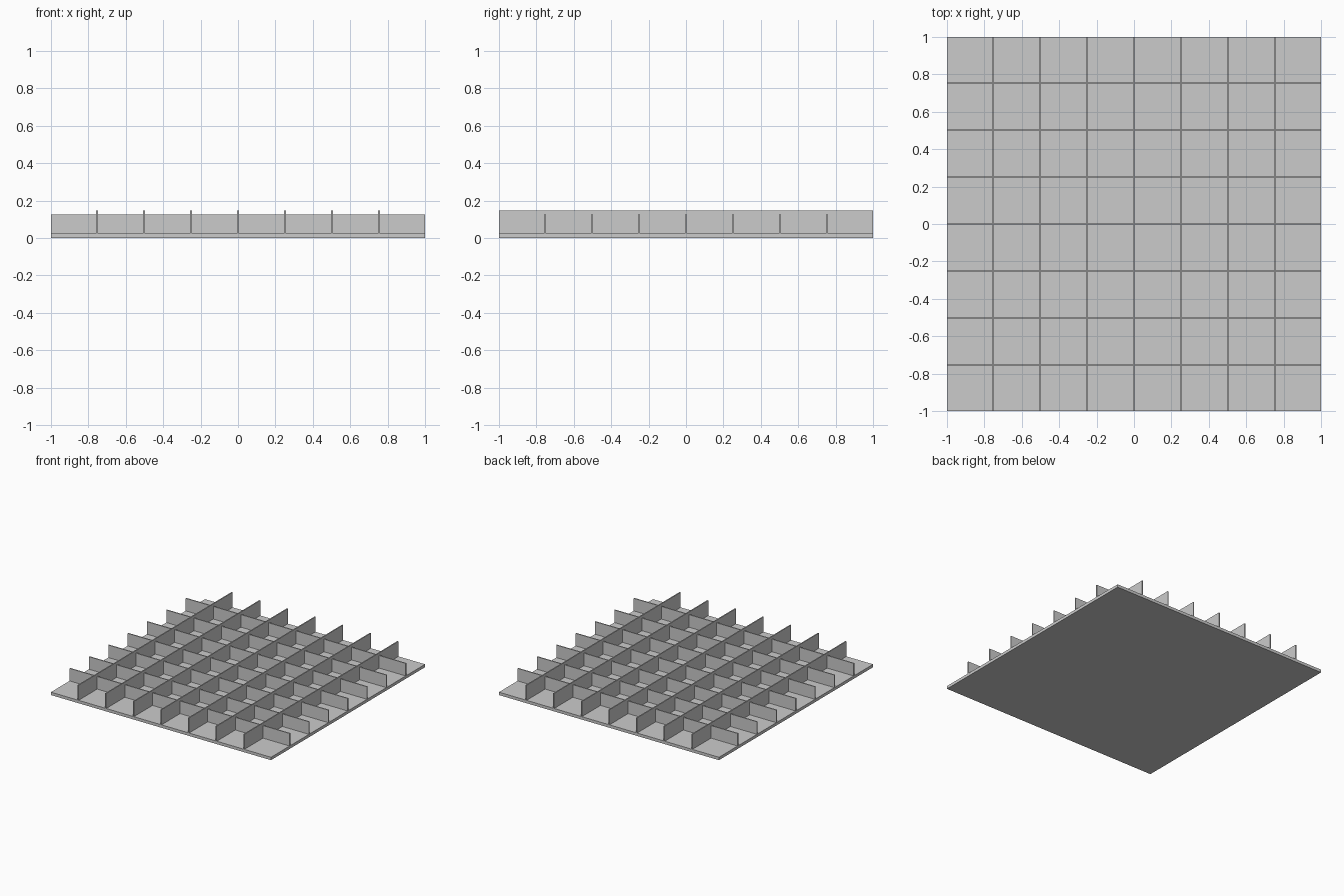
import bpy

if "Cube" in bpy.data.objects:
    bpy.data.objects.remove(bpy.data.objects["Cube"])

grey = bpy.data.materials.new("plain grey")
grey.diffuse_color = (0.6, 0.6, 0.6, 1)
grey.use_nodes = True
grey.node_tree.nodes["Principled BSDF"].inputs["Base Color"].default_value = grey.diffuse_color

PLATE_TOP = 0.024
SPACING = 0.2512
THICK = 0.009


def box(name, x, y, z0, z1, sx, sy):
    bpy.ops.mesh.primitive_cube_add(size=1, location=(x, y, (z0 + z1) / 2))
    ob = bpy.context.object
    ob.name = name
    ob.scale = (sx, sy, z1 - z0)
    bpy.ops.object.transform_apply(location=False, rotation=False, scale=True)
    ob.data.materials.append(grey)
    return ob


# flat base plate
box("base_plate", 0, 0, 0, PLATE_TOP, 2, 2)

# seven ribs each way: tall ones run front to back, low ones side to side
for i in range(-3, 4):
    p = i * SPACING
    box(f"tall_rib_{i + 4}", p, 0, PLATE_TOP, 0.148, THICK, 2)
    box(f"low_rib_{i + 4}", 0, p, PLATE_TOP, 0.127, 2, THICK)
